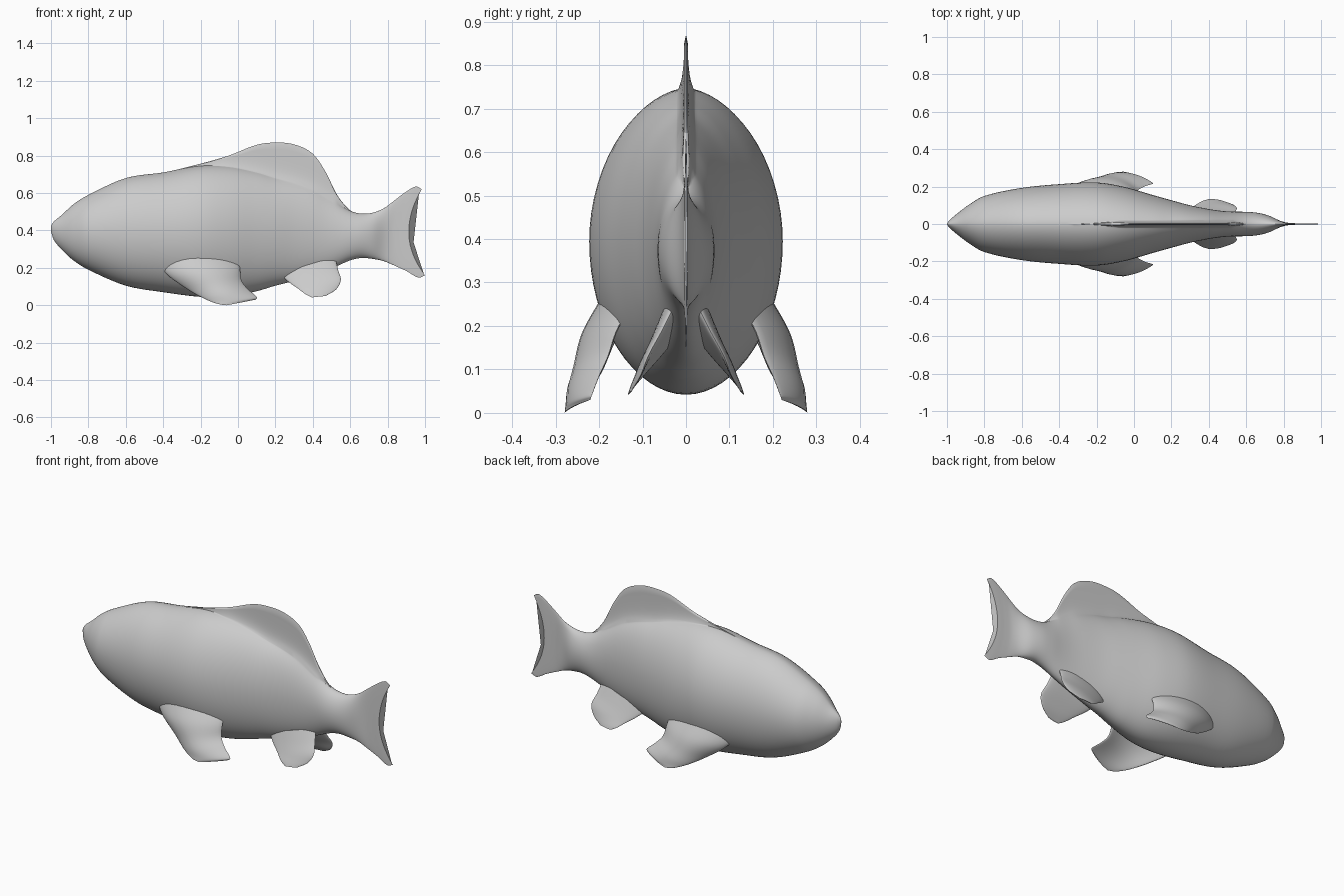
import bpy, bmesh, math
from mathutils import Vector

if "Cube" in bpy.data.objects:
    bpy.data.objects.remove(bpy.data.objects["Cube"])

mat = bpy.data.materials.new("light grey")
mat.diffuse_color = (0.6, 0.6, 0.6, 1)
mat.use_nodes = True
mat.node_tree.nodes["Principled BSDF"].inputs["Base Color"].default_value = mat.diffuse_color


def smooth_rows(rows, steps):
    """Cubic interpolation through rows of numbers, first column as parameter."""
    n, out = len(rows), []

    def slope(i, k):
        a, b = rows[max(i - 1, 0)], rows[min(i + 1, n - 1)]
        return (b[k] - a[k]) / (b[0] - a[0])

    for i in range(n - 1):
        a, b = rows[i], rows[i + 1]
        d = b[0] - a[0]
        for s in range(steps):
            t = s / steps
            row = []
            for k in range(len(a)):
                row.append((2*t**3 - 3*t*t + 1) * a[k] + (t**3 - 2*t*t + t) * d * slope(i, k)
                           + (3*t*t - 2*t**3) * b[k] + (t**3 - t*t) * d * slope(i + 1, k))
            out.append(row)
    return out + [list(rows[-1])]


def loft(name, rings):
    """Skin closed rings of points and cap both ends."""
    bm = bmesh.new()
    vs = [[bm.verts.new(p) for p in r] for r in rings]
    m = len(vs[0])
    for a, b in zip(vs, vs[1:]):
        for j in range(m):
            bm.faces.new((a[j], a[(j + 1) % m], b[(j + 1) % m], b[j]))
    bm.faces.new(vs[0])
    bm.faces.new(vs[-1])
    bmesh.ops.remove_doubles(bm, verts=bm.verts, dist=0.0012)
    bmesh.ops.recalc_face_normals(bm, faces=bm.faces)
    me = bpy.data.meshes.new(name)
    bm.to_mesh(me)
    bm.free()
    ob = bpy.data.objects.new(name, me)
    bpy.context.collection.objects.link(ob)
    me.materials.append(mat)
    bpy.ops.object.select_all(action='DESELECT')
    ob.select_set(True)
    bpy.context.view_layer.objects.active = ob
    bpy.ops.object.shade_smooth_by_angle(angle=math.radians(60))
    return ob


# body stations: x, back, belly, half width, dorsal fin height above back, tail sweep
stations = [
    (-1.0, .425, .395, .004, 0, 0), (-.985, .447, .35, .022, 0, 0),
    (-.94, .485, .295, .06, 0, 0), (-.88, .54, .24, .105, 0, 0),
    (-.8, .59, .19, .15, 0, 0), (-.6, .68, .105, .193, 0, 0),
    (-.4, .71, .07, .213, 0, 0), (-.2, .745, .045, .222, .012, 0),
    (-.05, .74, .045, .198, .06, 0), (.1, .71, .075, .155, .148, 0),
    (.2, .68, .105, .127, .19, 0), (.3, .655, .13, .10, .205, 0),
    (.4, .62, .16, .08, .19, 0), (.47, .58, .185, .07, .13, 0),
    (.53, .545, .21, .066, .045, 0), (.6, .505, .24, .065, .003, 0),
    (.66, .49, .253, .06, 0, 0), (.72, .495, .248, .045, 0, 0),
    (.78, .52, .235, .018, 0, .003), (.82, .56, .21, .007, 0, .02),
    (.86, .605, .18, .004, 0, .045), (.895, .635, .148, .0035, 0, .07),
    (.913, .62, .16, .003, 0, .087)]


def body_ring(x, top, bot, w, fin, sweep):
    c, h, fin = (top + bot) / 2, (top - bot) / 2, max(fin, 0)
    k = min(1, fin / .05)
    half = []
    for i in range(33):                      # rounded flank
        a = -math.pi / 2 + math.pi * i / 32
        v = math.sin(a)
        z = c + h * v
        y = w * max(math.cos(a), 0) ** (1.15 if v > 0 else 1)
        if v > 0:
            y = math.hypot(y, k * (.004 + .016 * math.exp((z - top) / .03)))
        half.append((x + sweep * v * v * (.8 if v > 0 else 1), y, z))
    xe = half[-1][0]
    for i in range(1, 11):                   # dorsal fin blade with flared base
        d = fin * i / 10
        y = k * (.004 + .016 * math.exp(-d / .03)) if i < 10 else 0
        half.append((xe, y, top + d))
    return half + [(p[0], -p[1], p[2]) for p in half[-2:0:-1]]


loft("body_with_dorsal_and_tail", [body_ring(*r) for r in smooth_rows(stations, 5)])


# paired fins, rows from root to tip: leading edge, trailing edge, thickness, outward bow
def paired_fin(name, rows):
    rows = smooth_rows([(i,) + r for i, r in enumerate(rows)], 5)
    for side, label in ((-1, "front"), (1, "back")):
        rings = []
        for r in rows:
            le, te, th, bow = Vector(r[1:4]), Vector(r[4:7]), r[7], r[8]
            ring = []
            for j in range(32):
                a = 2 * math.pi * j / 32
                p = le.lerp(te, (1 - math.cos(a)) / 2)
                p.y += bow * math.sin(a) ** 2 + th / 2 * math.sin(a)
                p.y *= side
                ring.append(p)
            rings.append(ring)
        loft(name + "_" + label, rings)


paired_fin("pectoral_fin", [
    (-.44, .12, .25, .0, .10, .28, .06, .055),
    (-.38, .165, .165, .01, .155, .20, .05, .055),
    (-.27, .20, .085, .02, .18, .13, .038, .05),
    (-.18, .245, .035, .055, .20, .085, .026, .035),
    (-.11, .272, .008, .10, .215, .045, .014, .018),
    (-.06, .28, .0, .095, .22, .03, .003, .008)])

paired_fin("rear_belly_fin", [
    (.22, .03, .17, .52, .02, .26, .05, .01),
    (.27, .065, .125, .535, .055, .19, .034, .008),
    (.32, .095, .09, .55, .085, .135, .022, .006),
    (.36, .12, .06, .525, .105, .085, .013, .004),
    (.395, .132, .042, .47, .125, .05, .004, .002)])
